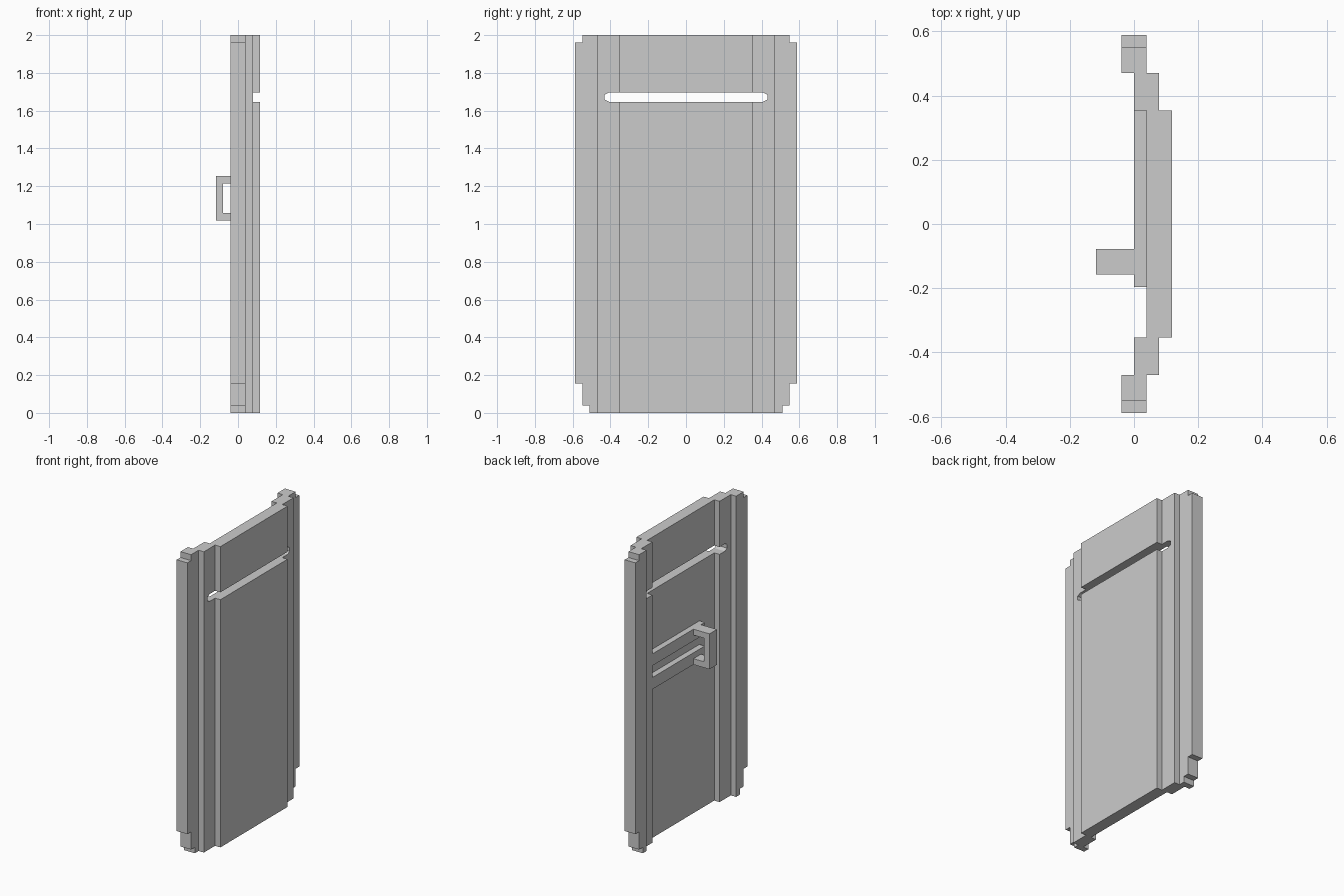
import bpy, bmesh

if "Cube" in bpy.data.objects:
    bpy.data.objects.remove(bpy.data.objects["Cube"])

U = 2 / 51  # grid step: the door is 51 steps tall


def extrude(name, profile, axis, a, b):
    """Extrude a 2D profile along x or z, from a to b (all in grid steps)."""
    bm = bmesh.new()

    def point(p, q, t):
        return [c * U for c in ((t, p, q) if axis == 'x' else (p, q, t))]

    low = [bm.verts.new(point(p, q, a)) for p, q in profile]
    high = [bm.verts.new(point(p, q, b)) for p, q in profile]
    bm.faces.new(low)
    bm.faces.new(high)
    n = len(profile)
    for i in range(n):
        j = (i + 1) % n
        bm.faces.new((low[i], low[j], high[j], high[i]))
    bmesh.ops.recalc_face_normals(bm, faces=bm.faces)
    mesh = bpy.data.meshes.new(name)
    bm.to_mesh(mesh)
    bm.free()
    obj = bpy.data.objects.new(name, mesh)
    bpy.context.collection.objects.link(obj)
    return obj


def box(name, x0, x1, y0, y1, z0, z1):
    return extrude(name, [(y0, z0), (y1, z0), (y1, z1), (y0, z1)], 'x', x0, x1)


# Window slit cutter with small chamfered ends
z0, z1, end, c = 42.0, 43.25, 11.0, 0.3
half = [(end - 0.6, z0), (end, z0 + c), (end, z1 - c), (end - 0.6, z1)]
slit = extrude("slit_cutter", half + [(-y, z) for y, z in reversed(half)], 'x', -2, 5)
slit.hide_render = True
slit.hide_viewport = True
slit.display_type = 'WIRE'


def cut_slit(obj):
    mod = obj.modifiers.new("slit", 'BOOLEAN')
    mod.operation = 'DIFFERENCE'
    mod.solver = 'EXACT'
    mod.object = slit


# Main panel
panel = box("door_panel", 1, 3, -9, 9, 0, 51)
cut_slit(panel)

# Stepped side strips and notched edge rails
rail = [(12, 0), (13, 0), (13, 1), (14, 1), (14, 4), (15, 4),
        (15, 50), (14, 50), (14, 51), (12, 51)]
for side, s in (("left", -1), ("right", 1)):
    strip = box("side_strip_" + side, 0, 2, *sorted((9 * s, 12 * s)), 0, 51)
    cut_slit(strip)
    extrude("edge_rail_" + side, [(y * s, z) for y, z in rail], 'x', -1, 1)

# Latch bars on the inner face
for name, z in (("lower", 26), ("upper", 30)):
    box("latch_bar_" + name, 0, 1, -5, 9, z, z + 2)

# U-shaped handle, profile in x-z swept along y
handle_profile = [(0, 26), (-3, 26), (-3, 32), (0, 32),
                  (0, 31), (-2, 31), (-2, 27), (0, 27)]
handle = extrude("handle", [(x, -z) for x, z in handle_profile], 'z', -4, -2)
for v in handle.data.vertices:  # stand the profile upright
    x, y, z = v.co
    v.co = (x, z, -y)
